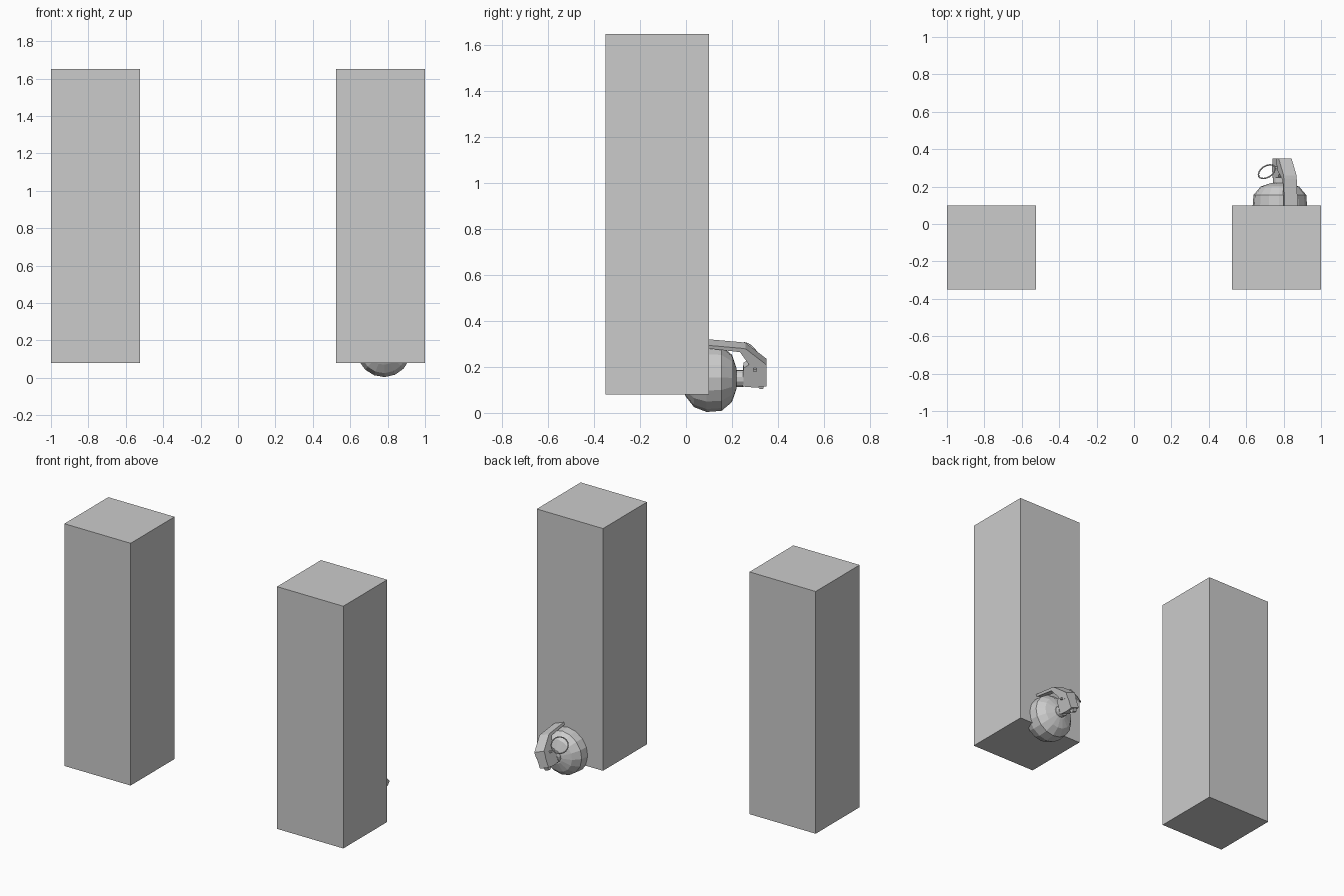
import bpy, bmesh, math
from mathutils import Matrix, Vector

if "Cube" in bpy.data.objects:
    bpy.data.objects.remove(bpy.data.objects["Cube"])

# grenade frame: local y = body axis, local z = lever side, rolled about y
FRAME = Matrix.Translation((0.78, 0.0, 0.15)) @ Matrix.Rotation(math.radians(21), 4, 'Y')


def finish(name, bm, mat=Matrix.Identity(4)):
    bmesh.ops.recalc_face_normals(bm, faces=bm.faces)
    me = bpy.data.meshes.new(name)
    bm.to_mesh(me)
    bm.free()
    ob = bpy.data.objects.new(name, me)
    me.transform(mat)
    bpy.context.collection.objects.link(ob)
    return ob


def box(name, lo, hi):
    bm = bmesh.new()
    bmesh.ops.create_cube(bm, size=1)
    for v in bm.verts:
        v.co = Vector([a + (c + 0.5) * (b - a) for a, b, c in zip(lo, hi, v.co)])
    return finish(name, bm)


def lathe(name, profile, n):
    # profile of (y, radius), capped at both ends
    bm = bmesh.new()
    rings = []
    for y, r in profile:
        rings.append([bm.verts.new((r * math.sin(2 * math.pi * i / n), y,
                                    r * math.cos(2 * math.pi * i / n))) for i in range(n)])
    for a, b in zip(rings, rings[1:]):
        for i in range(n):
            j = (i + 1) % n
            bm.faces.new((a[i], a[j], b[j], b[i]))
    bm.faces.new(rings[0])
    bm.faces.new(rings[-1])
    return finish(name, bm, FRAME)


def slab(name, outline, x0, x1):
    # (y, z) outline extruded across local x
    bm = bmesh.new()
    a = [bm.verts.new((x0, y, z)) for y, z in outline]
    b = [bm.verts.new((x1, y, z)) for y, z in outline]
    bm.faces.new(a)
    bm.faces.new(b)
    for i in range(len(a)):
        j = (i + 1) % len(a)
        bm.faces.new((a[i], a[j], b[j], b[i]))
    return finish(name, bm, FRAME)


# two upright blocks
box("left_block", (-1.0, -0.35, 0.08), (-0.525, 0.10, 1.65))
box("right_block", (0.525, -0.35, 0.08), (1.0, 0.10, 1.65))

# round body and neck
lathe("grenade_body", [(-0.02, 0.045), (0.0, 0.08), (0.035, 0.125), (0.09, 0.146),
                       (0.155, 0.141), (0.2, 0.103), (0.22, 0.045)], 16)
lathe("grenade_neck", [(0.215, 0.037), (0.25, 0.037)], 12)

# fuse head
slab("fuse_head", [(0.245, -0.025), (0.30, -0.03), (0.35, -0.025), (0.35, 0.075),
                   (0.30, 0.095), (0.25, 0.06)], -0.033, 0.033)

# safety lever: bent strip over the head and back along the body
slab("safety_lever", [(0.35, 0.078), (0.26, 0.152), (0.24, 0.155), (0.06, 0.172),
                      (0.0, 0.15), (0.0, 0.14), (0.06, 0.158), (0.235, 0.137),
                      (0.29, 0.055), (0.35, 0.04)], -0.037, 0.037)

# pin through the head
slab("safety_pin", [(0.295, 0.05), (0.307, 0.05), (0.307, 0.062), (0.295, 0.062)], -0.05, 0.05)
slab("pin_lug", [(0.30, -0.02), (0.345, -0.02), (0.335, -0.045), (0.322, -0.045)], -0.02, 0.012)

# pull ring
bpy.ops.mesh.primitive_torus_add(major_radius=0.05, minor_radius=0.004,
                                 major_segments=16, minor_segments=5)
ring = bpy.context.object
ring.name = "pull_ring"
n = Vector((0.35, -0.55, -0.5)).normalized()
ring.rotation_mode = 'QUATERNION'
ring.rotation_quaternion = n.to_track_quat('Z', 'Y')
ring.location = (0.71, 0.28, 0.265)
